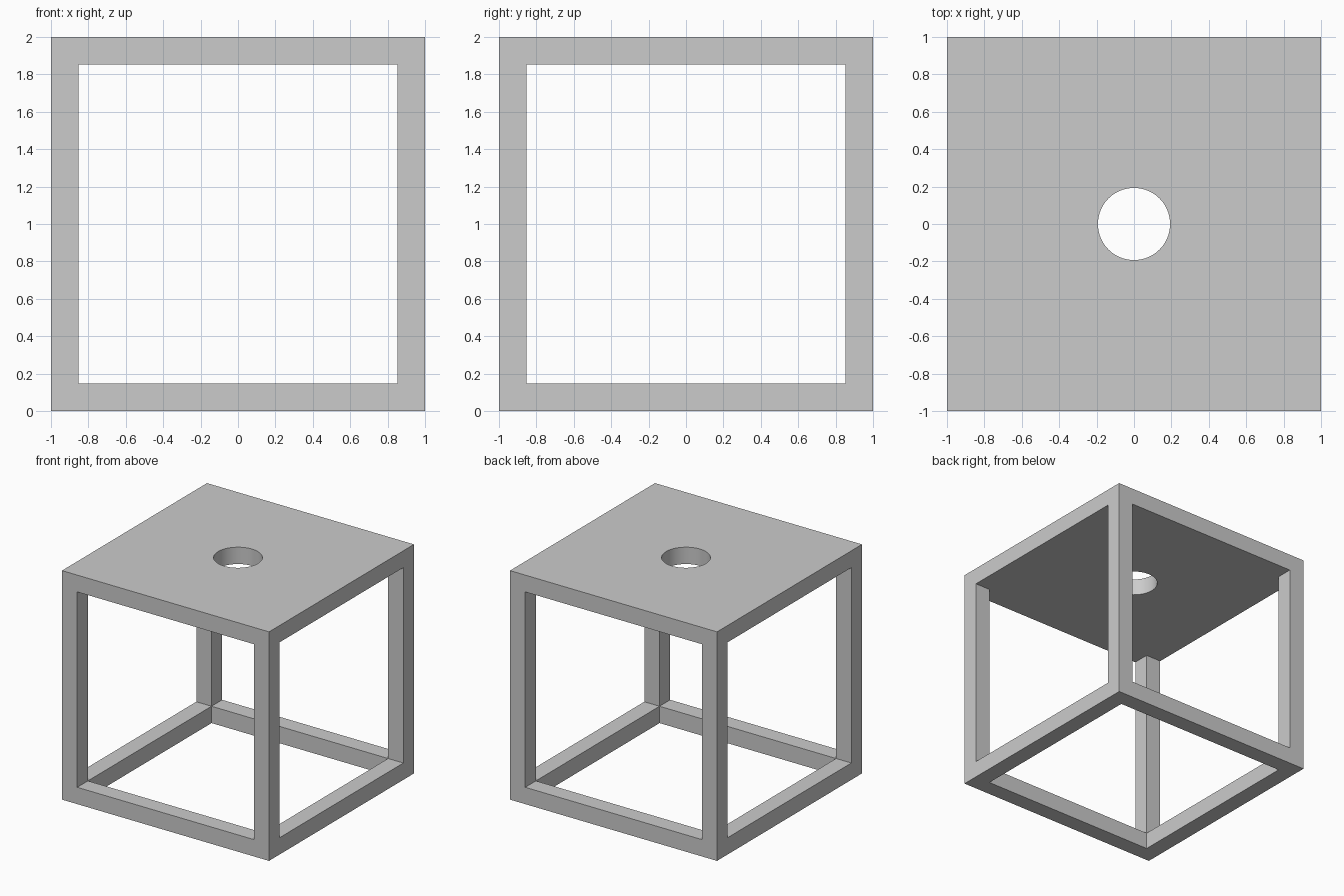
import bpy, bmesh
from mathutils import Matrix, Vector

if "Cube" in bpy.data.objects:
    bpy.data.objects.remove(bpy.data.objects["Cube"])

WALL = 0.147           # thickness of posts, rails and top plate
IN = 1 - WALL          # half width of each opening
LOW, HIGH = WALL, 2 - WALL


def add_object(name, bm):
    mesh = bpy.data.meshes.new(name)
    bm.to_mesh(mesh)
    bm.free()
    obj = bpy.data.objects.new(name, mesh)
    bpy.context.collection.objects.link(obj)
    return obj


def box(name, lo, hi):
    lo, hi = Vector(lo), Vector(hi)
    bm = bmesh.new()
    bmesh.ops.create_cube(bm, size=1, matrix=Matrix.Translation((lo + hi) / 2)
                          @ Matrix.Diagonal((*(hi - lo), 1)))
    return add_object(name, bm)


def cylinder(name, radius, z0, z1, sides):
    bm = bmesh.new()
    bmesh.ops.create_cone(bm, cap_ends=True, segments=sides, radius1=radius, radius2=radius,
                          depth=z1 - z0, matrix=Matrix.Translation((0, 0, (z0 + z1) / 2)))
    return add_object(name, bm)


# Solid block that becomes the open frame with its top plate
frame = box("open_cube_frame", (-1, -1, 0), (1, 1, 2))

# Openings: front to back, side to side, floor, and the round hole in the top
cutters = [
    box("front_opening_cutter", (-IN, -1.5, LOW), (IN, 1.5, HIGH)),
    box("side_opening_cutter", (-1.5, -IN, LOW), (1.5, IN, HIGH)),
    box("floor_opening_cutter", (-IN, -IN, -0.5), (IN, IN, 1)),
    cylinder("top_hole_cutter", 0.193, 1.5, 2.5, 64),
]
bpy.context.view_layer.objects.active = frame
for cutter in cutters:
    cutter.hide_render = True
    mod = frame.modifiers.new(cutter.name, 'BOOLEAN')
    mod.operation = 'DIFFERENCE'
    mod.solver = 'EXACT'
    mod.object = cutter
    bpy.ops.object.modifier_apply(modifier=mod.name)
    bpy.data.objects.remove(cutter)

# Smooth the hole wall, keep the frame edges sharp
bpy.ops.object.select_all(action='DESELECT')
frame.select_set(True)
bpy.ops.object.shade_smooth_by_angle()
